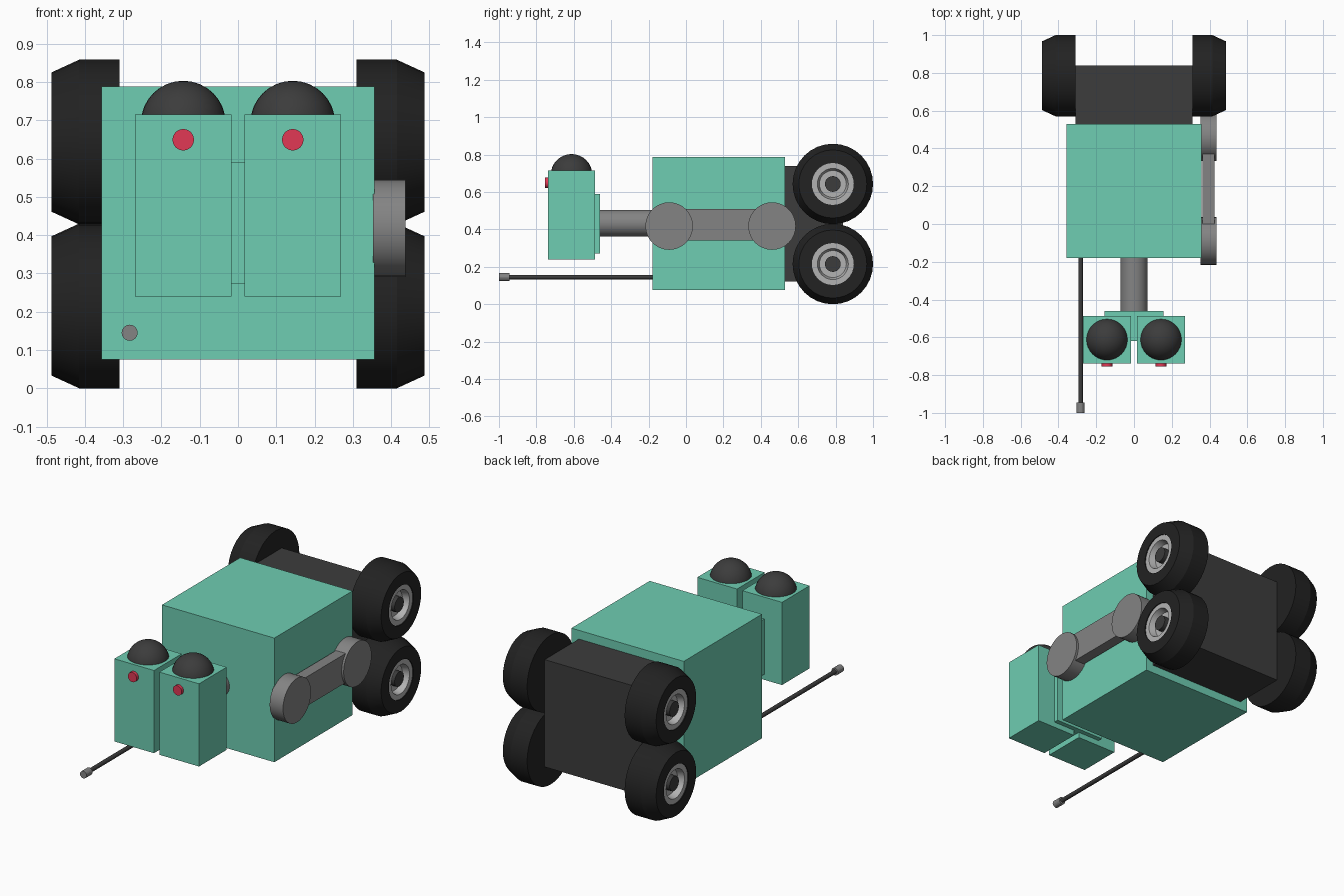
import bpy, bmesh, math
from mathutils import Matrix, Vector

if "Cube" in bpy.data.objects:
    bpy.data.objects.remove(bpy.data.objects["Cube"])


def material(name, rgb):
    m = bpy.data.materials.new(name)
    m.diffuse_color = (*rgb, 1)
    m.use_nodes = True
    m.node_tree.nodes["Principled BSDF"].inputs["Base Color"].default_value = m.diffuse_color
    return m


TEAL = material("teal", (0.156, 0.61, 0.445))
DARK = material("charcoal", (0.045, 0.045, 0.045))
BLACK = material("rubber", (0.016, 0.016, 0.016))
GREY = material("grey", (0.23, 0.23, 0.23))
LIGHT = material("light_metal", (0.45, 0.45, 0.45))
RED = material("red", (0.75, 0.04, 0.09))


def finish(name, bm, mat, smooth=False):
    bmesh.ops.recalc_face_normals(bm, faces=bm.faces)
    me = bpy.data.meshes.new(name)
    bm.to_mesh(me)
    bm.free()
    ob = bpy.data.objects.new(name, me)
    bpy.context.collection.objects.link(ob)
    me.materials.append(mat)
    if smooth:
        bpy.ops.object.select_all(action='DESELECT')
        ob.select_set(True)
        bpy.context.view_layer.objects.active = ob
        bpy.ops.object.shade_smooth_by_angle(angle=math.radians(20))
    return ob


def box(name, lo, hi, mat):
    lo, hi = Vector(lo), Vector(hi)
    bm = bmesh.new()
    bmesh.ops.create_cube(bm, size=1, matrix=Matrix.Translation((lo + hi) / 2)
                          @ Matrix.Diagonal((*(hi - lo), 1)))
    return finish(name, bm, mat)


def cylinder(name, start, end, r, mat, sides=32):
    a, b = Vector(start), Vector(end)
    bm = bmesh.new()
    rot = (b - a).to_track_quat('Z', 'Y').to_matrix().to_4x4()
    bmesh.ops.create_cone(bm, cap_ends=True, segments=sides, radius1=r, radius2=r,
                          depth=(b - a).length, matrix=Matrix.Translation((a + b) / 2) @ rot)
    return finish(name, bm, mat, True)


def lathe_x(name, profile, side, y, z, mat, sides=32):
    # revolve (x, radius) points around an axis parallel to x
    bm = bmesh.new()
    vs = [bm.verts.new((side * x, y + r, z)) for x, r in profile]
    es = [bm.edges.new(p) for p in zip(vs, vs[1:])]
    bmesh.ops.spin(bm, geom=vs + es, cent=(0, y, z), axis=(1, 0, 0),
                   angle=2 * math.pi, steps=sides)
    bmesh.ops.remove_doubles(bm, verts=bm.verts, dist=1e-4)
    return finish(name, bm, mat, True)


# body and rear chassis
box("body", (-0.357, -0.18, 0.075), (0.357, 0.53, 0.788), TEAL)
box("chassis", (-0.31, 0.53, 0.122), (0.31, 0.84, 0.738), DARK)

# four wheels
TYRE = [(0.31, 0), (0.31, 0.215), (0.415, 0.215), (0.487, 0.182), (0.487, 0.112), (0.44, 0.112)]
RIM = [(0.44, 0.112), (0.482, 0.112), (0.482, 0.083), (0.445, 0.072), (0.445, 0)]
for side, s in (("left", -1), ("right", 1)):
    for level, z in (("lower", 0.215), ("upper", 0.643)):
        tag = f"{side}_{level}"
        lathe_x("tyre_" + tag, TYRE, s, 0.785, z, BLACK)
        lathe_x("rim_" + tag, RIM, s, 0.785, z, LIGHT)
        cylinder("hub_" + tag, (s * 0.44, 0.785, z), (s * 0.475, 0.785, z), 0.042, DARK, 24)

# single arm on the right side
for name, y in (("shoulder_joint", 0.46), ("hand_joint", -0.09)):
    cylinder(name, (0.353, y, 0.418), (0.438, y, 0.418), 0.127, GREY)
box("arm_bar", (0.363, -0.09, 0.34), (0.425, 0.46, 0.508), GREY)

# neck and bracket between the eye housings
cylinder("neck", (0, -0.17, 0.433), (0, -0.47, 0.433), 0.072, GREY)
box("head_bracket", (-0.157, -0.62, 0.272), (0.157, -0.46, 0.59), TEAL)

# twin eye housings with domes and red buttons
for side, s in (("left", -1), ("right", 1)):
    x = s * 0.143
    box("eye_housing_" + side, (x - 0.126, -0.738, 0.24), (x + 0.126, -0.487, 0.715), TEAL)
    bm = bmesh.new()
    bmesh.ops.create_uvsphere(bm, u_segments=32, v_segments=16, radius=0.111,
                              matrix=Matrix.Translation((x, -0.612, 0.692)))
    finish("eye_dome_" + side, bm, DARK, True)
    cylinder("button_" + side, (x, -0.73, 0.649), (x, -0.755, 0.649), 0.028, RED, 24)

# antenna rod and tip
cylinder("antenna_rod", (-0.283, -0.17, 0.145), (-0.283, -0.96, 0.145), 0.012, DARK, 16)
cylinder("antenna_tip", (-0.283, -0.945, 0.145), (-0.283, -1.0, 0.145), 0.021, GREY, 16)
